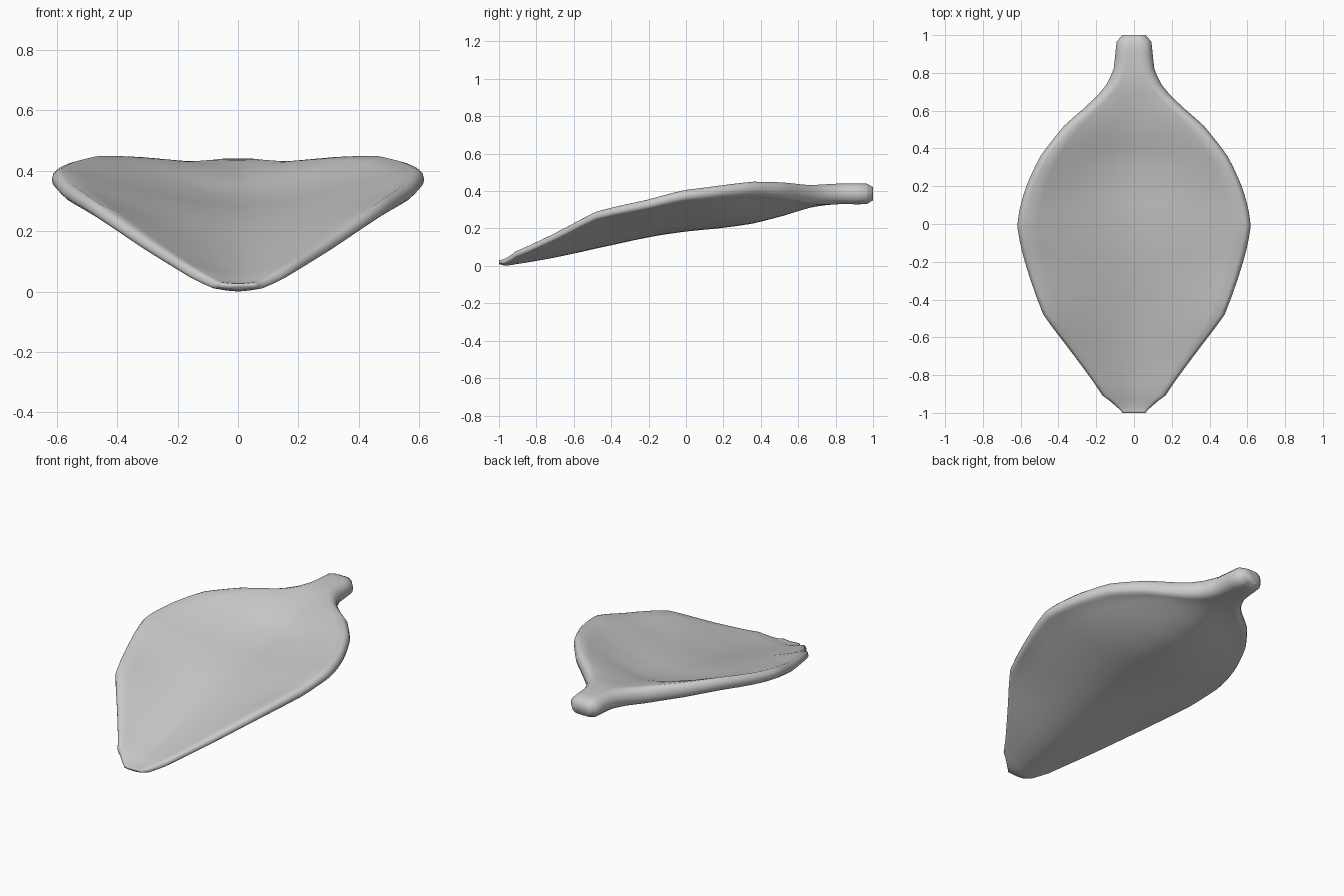
import bpy, bmesh, math

if "Cube" in bpy.data.objects:
    bpy.data.objects.remove(bpy.data.objects["Cube"])

# Stations along the leaf: y, half width, underside height at midrib, rim top height, thickness
STATIONS = [
    (-1.00, 0.060, 0.010, 0.030, 0.016),
    (-0.97, 0.09, 0.001, 0.038, 0.028),
    (-0.91, 0.165, 0.009, 0.078, 0.034),
    (-0.70, 0.315, 0.045, 0.175, 0.040),
    (-0.48, 0.48, 0.093, 0.290, 0.046),
    (-0.20, 0.578, 0.153, 0.355, 0.055),
    (-0.02, 0.617, 0.181, 0.402, 0.062),
    (0.08, 0.605, 0.192, 0.416, 0.066),
    (0.20, 0.57, 0.204, 0.432, 0.070),
    (0.36, 0.495, 0.227, 0.450, 0.077),
    (0.52, 0.37, 0.268, 0.446, 0.088),
    (0.66, 0.215, 0.310, 0.432, 0.100),
    (0.74, 0.145, 0.324, 0.436, 0.108),
    (0.82, 0.108, 0.330, 0.440, 0.110),
    (0.965, 0.092, 0.330, 0.440, 0.110),
    (1.00, 0.062, 0.350, 0.422, 0.072),
]
SUB, HALF, CAP = 3, 8, 6


def catmull(a, b, c, d, t):
    return 0.5 * (2*b + (c-a)*t + (2*a-5*b+4*c-d)*t*t + (3*b-a-3*c+d)*t**3)


def refine(rows):
    out = []
    for i in range(len(rows) - 1):
        p = [rows[max(i-1, 0)], rows[i], rows[i+1], rows[min(i+2, len(rows)-1)]]
        for k in range(SUB):
            t = k / SUB
            out.append(tuple(
                # blend of straight and curved keeps the outline tight
                0.5 * (q[1]*(1-t) + q[2]*t) + 0.5 * catmull(*q, t) if j else q[1]*(1-t) + q[2]*t
                for j, q in enumerate(zip(*p))))
    return out + [rows[-1]]


def dish(u, soft):
    return (math.sqrt(u*u + soft) - math.sqrt(soft)) / (math.sqrt(1 + soft) - math.sqrt(soft))


def section(y, w, low, rim, t):
    """Rounded-edge strip bent into a trough, a little thicker at the midrib."""
    r = t / 2
    rise = max(rim - low - t, 0)
    extra = 0.35 * t * min(1, rise / 0.1)
    pts = []
    for side in (1, -1):
        for i in range(-HALF, HALF):
            u = i / HALF
            z = low + r - side*r + rise*dish(u, 0.3)
            if side < 0:
                z += extra * (1 - u*u)
            pts.append((side*u*(w-r), y, z))
        for k in range(CAP):
            a = -math.pi/2 + math.pi*k/CAP
            pts.append((side*(w-r + r*math.cos(a)), y, low + r + rise + side*r*math.sin(a)))
    return pts


# Leaf blade with stem
bm = bmesh.new()
rings = [[bm.verts.new(p) for p in section(*row)] for row in refine(STATIONS)]
for a, b in zip(rings, rings[1:]):
    n = len(a)
    for i in range(n):
        j = (i + 1) % n
        bm.faces.new((a[i], a[j], b[j], b[i]))
bm.faces.new(rings[0])
bm.faces.new(rings[-1])
bmesh.ops.recalc_face_normals(bm, faces=bm.faces)
for f in bm.faces:
    f.smooth = True
mesh = bpy.data.meshes.new("leaf")
bm.to_mesh(mesh)
bm.free()
leaf = bpy.data.objects.new("leaf", mesh)
bpy.context.collection.objects.link(leaf)
